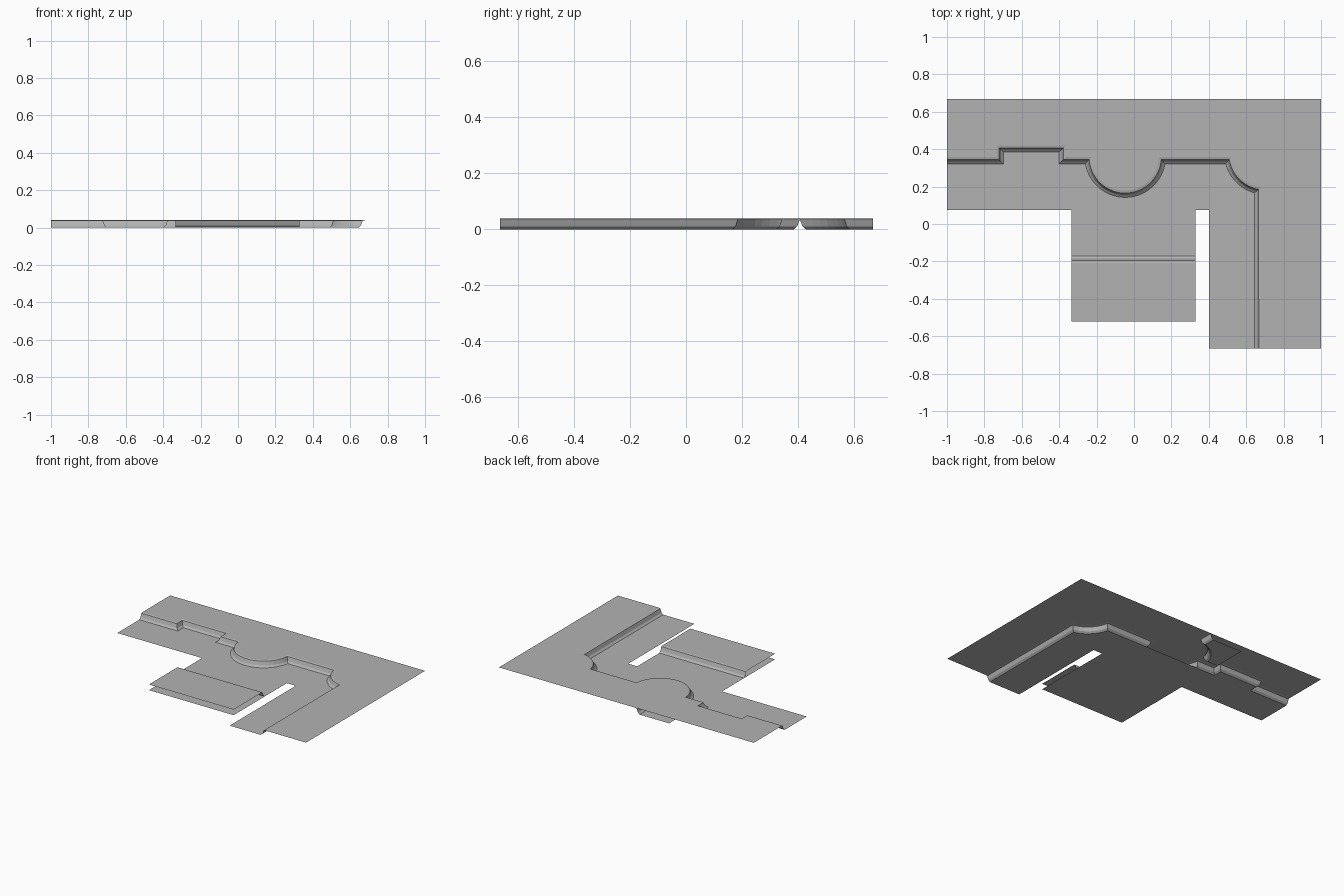
import bpy, math
from mathutils import Vector

if "Cube" in bpy.data.objects:
    bpy.data.objects.remove(bpy.data.objects["Cube"])

H = 0.04
# cliff cross-section: distance out from the top edge, height
PROFILE = [(0.0, H), (0.013, 0.037), (0.023, 0.011), (0.036, 0.0)]

stone = bpy.data.materials.new("dark_grey_stone")
stone.diffuse_color = (0.45, 0.45, 0.45, 1)
stone.use_nodes = True
stone.node_tree.nodes["Principled BSDF"].inputs["Base Color"].default_value = stone.diffuse_color


def arc(cx, cy, r, a0, a1, n):
    return [(cx + r * math.cos(math.radians(a0 + (a1 - a0) * i / n)),
             cy + r * math.sin(math.radians(a0 + (a1 - a0) * i / n))) for i in range(n + 1)]


def offset(path, d):
    """Mitred offset to the right of the direction of travel (d < 0: left)."""
    pts = [Vector(p) for p in path]
    out = []
    for i, p in enumerate(pts):
        dirs = []
        if i > 0:
            dirs.append((p - pts[i - 1]).normalized())
        if i < len(pts) - 1:
            dirs.append((pts[i + 1] - p).normalized())
        norms = [Vector((t.y, -t.x)) for t in dirs]
        m = sum(norms, Vector((0, 0))).normalized()
        out.append(tuple(p + m * (d / max(0.3, m.dot(norms[0])))))
    return out


def make(name, verts, faces):
    me = bpy.data.meshes.new(name)
    me.from_pydata(verts, [], faces)
    me.materials.append(stone)
    me.update()
    ob = bpy.data.objects.new(name, me)
    bpy.context.collection.objects.link(ob)
    return ob


def sheet(name, outline, z):
    """Flat ground with the face turned upwards."""
    area = sum(a[0] * b[1] - b[0] * a[1] for a, b in zip(outline, outline[1:] + outline[:1]))
    if area < 0:
        outline = outline[::-1]
    return make(name, [(x, y, z) for x, y in outline], [list(range(len(outline)))])


def cliff(name, path, side=1):
    """Sweep the cliff section along the top edge; returns the foot line."""
    n = len(path)
    verts = [(x, y, z) for d, z in PROFILE for x, y in offset(path, side * d)]
    faces = [(r * n + i, (r + 1) * n + i, (r + 1) * n + i + 1, r * n + i + 1)[::side]
             for r in range(len(PROFILE) - 1) for i in range(n - 1)]
    make(name, verts, faces)
    return offset(path, side * PROFILE[-1][0])


# main cliff: square notch, round bay, concave corner, straight leg
Y = 0.358
corner = arc(0.70, 0.375, 0.18, 185.4, 263.6, 9)
path = [(-1, Y), (-0.735, Y), (-0.735, 0.42), (-0.365, 0.42), (-0.365, Y)]
path += arc(-0.047, Y, 0.18, 180, 360, 20)
path += corner + [(0.68, -0.665)]
foot = cliff("main_cliff", path)

# upper plateau
sheet("upper_ground", path + [(1, -0.665), (1, 0.668), (-1, 0.668)], H)

# lower ground, running on straight beneath the round bay
yf = Y - 0.036
ground = [p for p in foot if not (-0.26 < p[0] < 0.165 and p[1] < yf - 0.003)]
sheet("lower_ground", ground + [(0.4, -0.665), (0.4, 0.075), (0.33, 0.075), (0.33, -0.52),
                                (-0.335, -0.52), (-0.335, 0.075), (-1, 0.075)], 0)

# front terrace overlapping the lower ground
edge = [(0.33, -0.208), (-0.335, -0.208)]
cliff("terrace_cliff", edge)
sheet("terrace_top", edge + [(-0.335, -0.52), (0.33, -0.52)], H)

# buried corner below the plateau: the corner piece mirrored front to back
buried = [(-0.335, 0.751 - Y)] + [(x - 0.747, 0.751 - y) for x, y in corner] + [(-0.067, 0.668)]
buried_foot = cliff("buried_cliff", buried, -1)
sheet("buried_ground", buried_foot + [(-0.335, 0.668)], 0)
